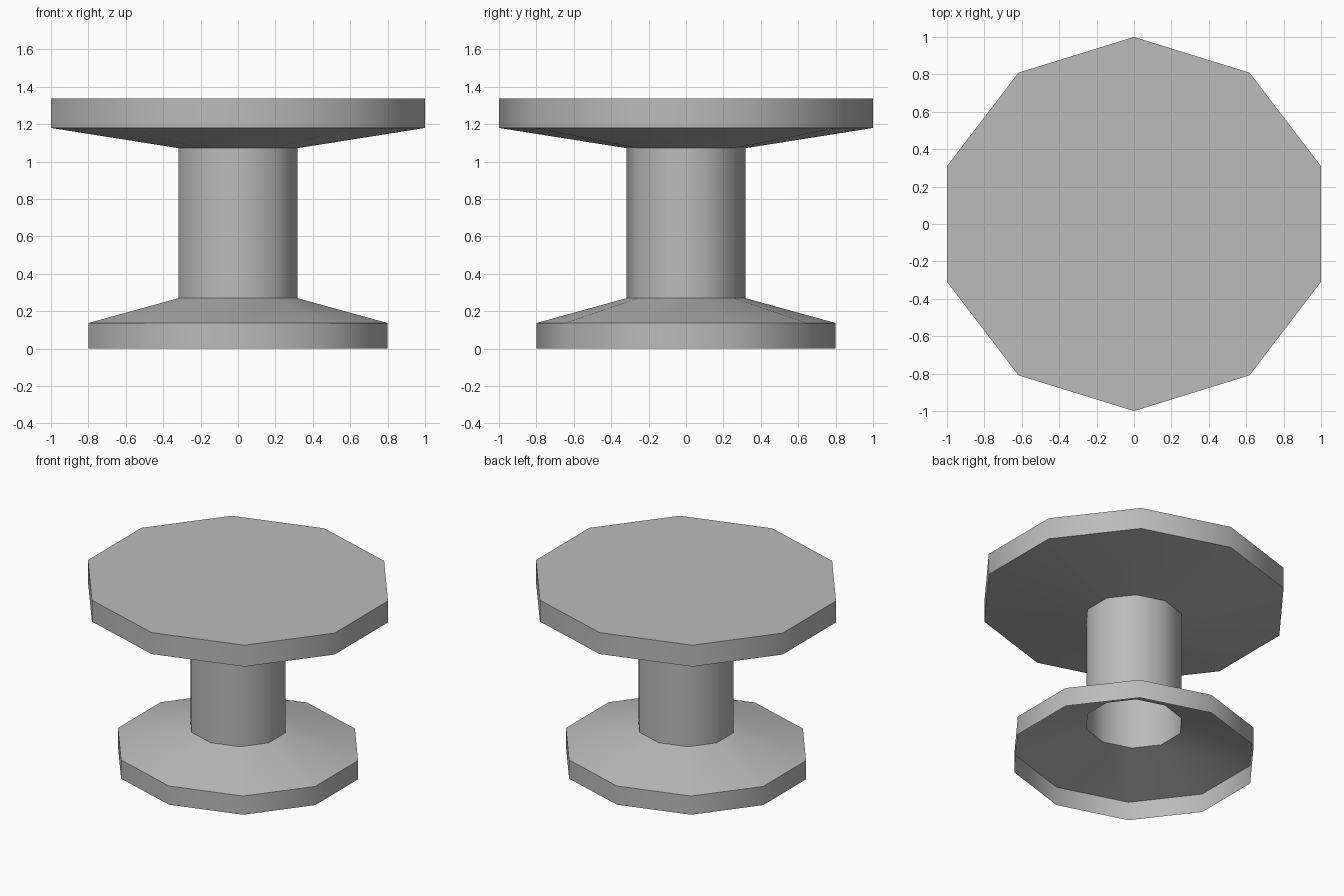
import bpy, bmesh, math

if "Cube" in bpy.data.objects:
    bpy.data.objects.remove(bpy.data.objects["Cube"])

SIDES = 10
X_STRETCH = 1 / math.cos(math.radians(18))  # decagon is as wide in x as in y

grey = bpy.data.materials.new("plain_grey")
grey.diffuse_color = (0.5, 0.5, 0.5, 1)
grey.use_nodes = True
grey.node_tree.nodes["Principled BSDF"].inputs["Base Color"].default_value = grey.diffuse_color


def lathe(name, profile, cap_top=False):
    """Turn a (radius, height) profile, bottom to top, into a ten-sided shell."""
    bm = bmesh.new()
    rings = []
    for r, z in profile:
        ring = []
        for i in range(SIDES):
            a = math.pi / 2 + 2 * math.pi * i / SIDES
            ring.append(bm.verts.new((r * X_STRETCH * math.cos(a), r * math.sin(a), z)))
        rings.append(ring)
    for low, high in zip(rings, rings[1:]):
        for i in range(SIDES):
            j = (i + 1) % SIDES
            bm.faces.new((low[i], low[j], high[j], high[i]))
    if cap_top:
        bm.faces.new(rings[-1])
    for f in bm.faces:
        f.smooth = True
    mesh = bpy.data.meshes.new(name)
    bm.to_mesh(mesh)
    bm.free()
    mesh.set_sharp_from_angle(angle=math.radians(40))
    mesh.materials.append(grey)
    obj = bpy.data.objects.new(name, mesh)
    bpy.context.collection.objects.link(obj)
    return obj


# Hollow foot, open underneath, sloping up to the column
lathe("base", [(0.8, 0), (0.8, 0.137), (0.318, 0.27)])
# Hollow column
lathe("column", [(0.318, 0.27), (0.318, 1.072)])
# Wide top with sloping underside and flat cap
lathe("table_top", [(0.318, 1.072), (1, 1.18), (1, 1.337)], cap_top=True)
